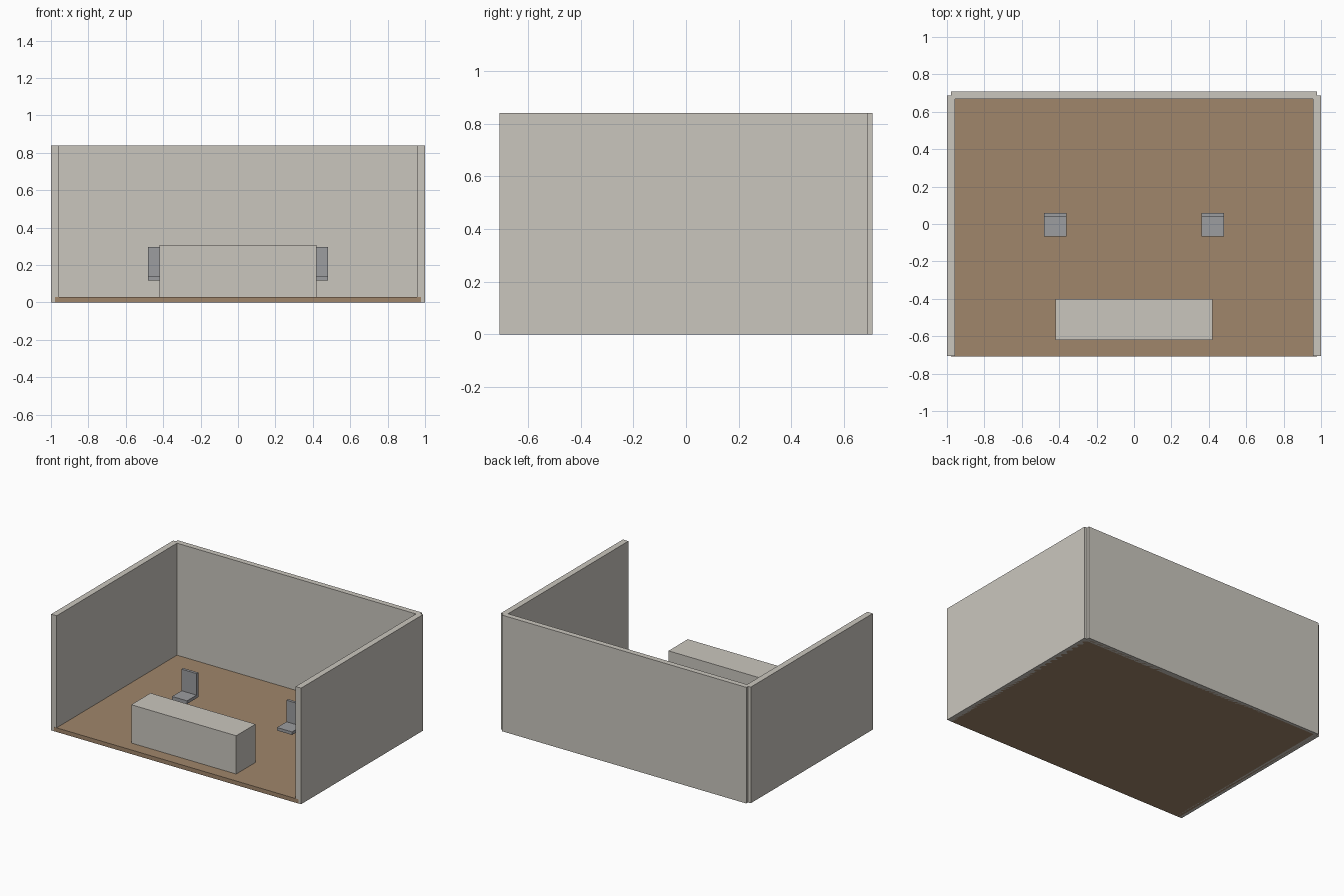
import bpy

if "Cube" in bpy.data.objects:
    bpy.data.objects.remove(bpy.data.objects["Cube"])


def material(name, color):
    m = bpy.data.materials.new(name)
    m.diffuse_color = (*color, 1)
    m.use_nodes = True
    m.node_tree.nodes["Principled BSDF"].inputs["Base Color"].default_value = m.diffuse_color
    return m


plaster = material("warm_white_plaster", (0.591, 0.565, 0.515))
wood = material("brown_wood", (0.352, 0.238, 0.147))
grey = material("grey_seat", (0.333, 0.337, 0.352))


def box(name, x, y, z, mat):
    """Box given by its (min, max) range on each axis."""
    bpy.ops.mesh.primitive_cube_add(size=1)
    o = bpy.context.object
    o.name = name
    for v in o.data.vertices:
        v.co = [r[1] if c > 0 else r[0] for c, r in zip(v.co, (x, y, z))]
    o.data.materials.append(mat)
    return o


# Room shell: floor slab, back wall and two side walls, open at the front
box("floor", (-0.978, 0.978), (-0.708, 0.688), (0, 0.03), wood)
box("back_wall", (-0.978, 0.978), (0.668, 0.708), (0, 0.84), plaster)
for side, s in (("left", -1), ("right", 1)):
    box(side + "_wall", sorted((s * 0.956, s * 1.0)), (-0.707, 0.688), (0, 0.84), plaster)

    # Chair: thin seat and upright back
    x = (s * 0.42 - 0.06, s * 0.42 + 0.06)
    box(side + "_chair_seat", x, (-0.068, 0.06), (0.118, 0.14), grey)
    box(side + "_chair_back", x, (0.04, 0.06), (0.14, 0.296), grey)

# Counter near the front opening
box("counter", (-0.42, 0.42), (-0.62, -0.40), (0.03, 0.307), plaster)
